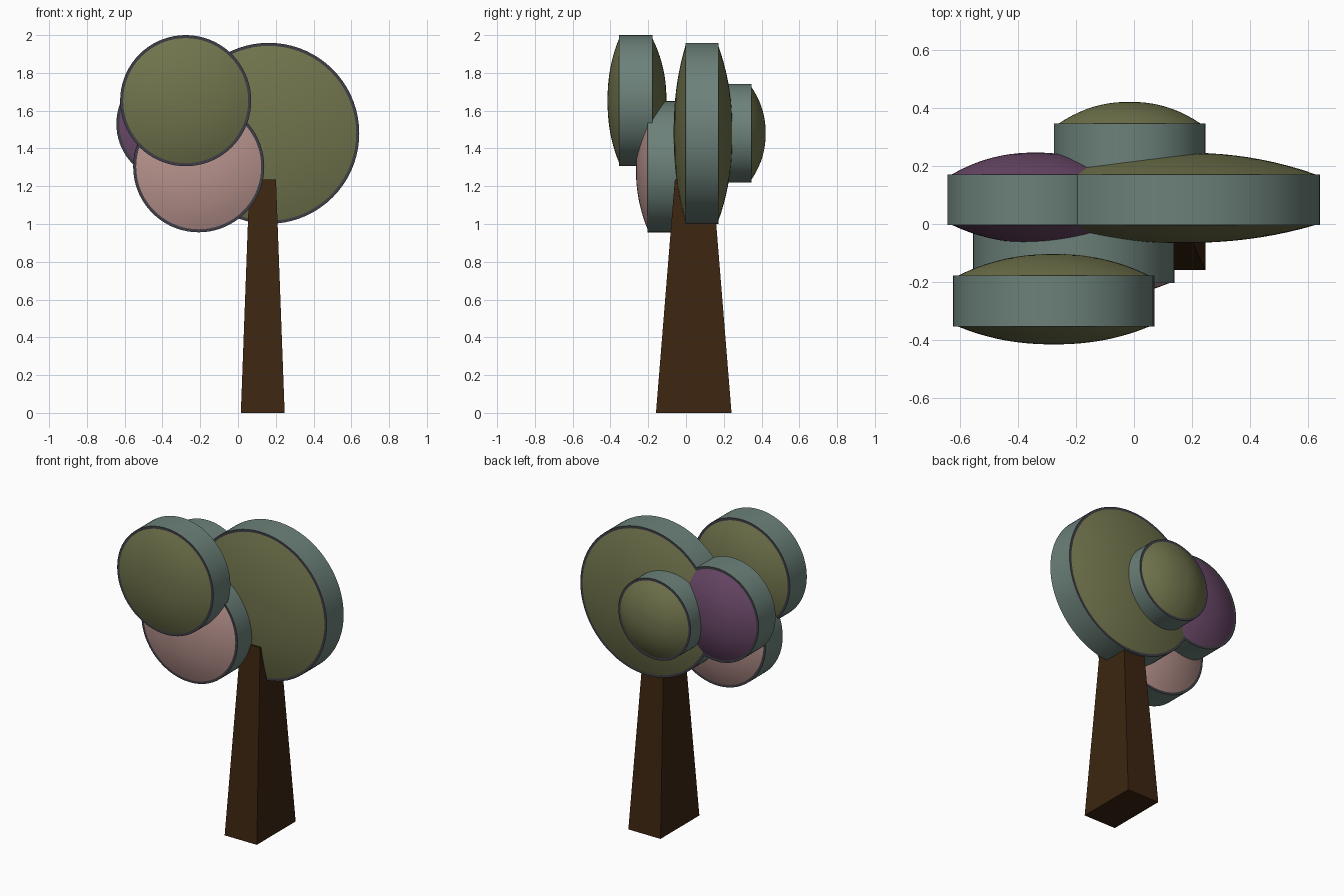
import bpy, bmesh, math

if "Cube" in bpy.data.objects:
    bpy.data.objects.remove(bpy.data.objects["Cube"])

def material(name, rgb):
    m = bpy.data.materials.new(name)
    m.diffuse_color = (*rgb, 1)
    m.use_nodes = True
    m.node_tree.nodes["Principled BSDF"].inputs["Base Color"].default_value = m.diffuse_color
    return m

OLIVE = material("olive leaf", (0.165, 0.175, 0.073))
PINK = material("dusty pink leaf", (0.485, 0.296, 0.271))
PURPLE = material("plum leaf", (0.150, 0.067, 0.144))
TEAL = material("grey green rim", (0.150, 0.220, 0.192))
DARK = material("dark rim edge", (0.048, 0.048, 0.060))
BROWN = material("dark bark", (0.045, 0.019, 0.0056))

def finish(name, bm, mats):
    bmesh.ops.recalc_face_normals(bm, faces=bm.faces)
    me = bpy.data.meshes.new(name)
    bm.to_mesh(me)
    bm.free()
    for m in mats:
        me.materials.append(m)
    ob = bpy.data.objects.new(name, me)
    bpy.context.collection.objects.link(ob)
    return ob

# Foliage disc: profile spun about y, domed caps, dark lip, plain band
def foliage(name, x, y, z, r, leaf, segs=72, n=10):
    half, lip = 0.0875, 0.016
    inner = r - lip

    def dome(depth, sign):
        return [(inner * t, sign * (half + depth * (1 - t ** 2.2)))
                for t in (i / n for i in range(1, n + 1))]
    front, back = dome(0.062, -1), dome(0.075, 1)
    profile = front + [(r, -half), (r, half)] + back[::-1]
    bm = bmesh.new()
    rings = []
    for pr, py in profile:
        rings.append([bm.verts.new((x + pr * math.cos(2 * math.pi * k / segs), y + py,
                                    z + pr * math.sin(2 * math.pi * k / segs)))
                      for k in range(segs)])
    for i in range(len(rings) - 1):
        a, b = rings[i], rings[i + 1]
        # lip strips, outer band, otherwise leaf
        idx = {n - 1: 2, n: 1, n + 1: 2}.get(i, 0)
        for k in range(segs):
            j = (k + 1) % segs
            f = bm.faces.new((a[k], a[j], b[j], b[k]))
            f.material_index = idx
            f.smooth = True
    for ring, tip in ((rings[0], -half - 0.062), (rings[-1], half + 0.075)):
        c = bm.verts.new((x, y + tip, z))
        for k in range(segs):
            bm.faces.new((ring[k], ring[(k + 1) % segs], c)).smooth = True
    # keep the lip and band edges crisp
    for e in bm.edges:
        if len({f.material_index for f in e.link_faces}) > 1:
            e.smooth = False
    return finish(name, bm, [leaf, TEAL, DARK])

foliage("large_foliage", 0.163, 0.084, 1.48, 0.479, OLIVE)
foliage("front_foliage", -0.277, -0.266, 1.653, 0.347, OLIVE)
foliage("lower_pink_foliage", -0.208, -0.116, 1.303, 0.347, PINK)
foliage("left_plum_foliage", -0.34, 0.084, 1.53, 0.304, PURPLE)
foliage("back_foliage", -0.015, 0.259, 1.48, 0.261, OLIVE)

# Tapered four-sided trunk
bm = bmesh.new()
bmesh.ops.create_cube(bm, size=2)
for v in bm.verts:
    top = v.co.z > 0
    hx, hy = (0.07, 0.10) if top else (0.116, 0.20)
    v.co = (0.131 + v.co.x * hx, 0.041 + v.co.y * hy, 1.235 if top else 0)
finish("trunk", bm, [BROWN])
